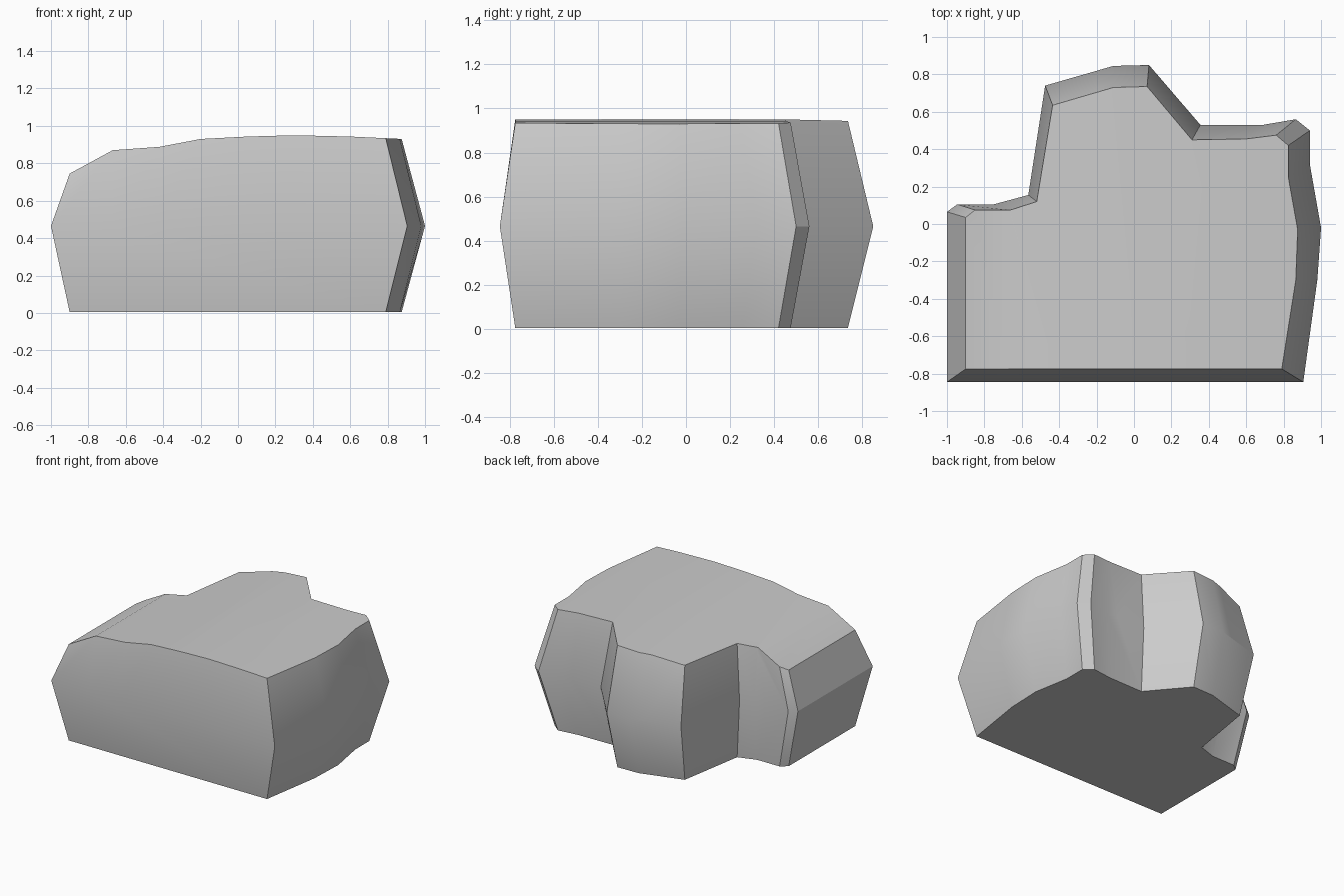
import bpy, bmesh, math

if "Cube" in bpy.data.objects:
    bpy.data.objects.remove(bpy.data.objects["Cube"], do_unlink=True)

MID, TOP = 0.465, 0.95

# Widest outline at mid height, and the inset outline of the top and base
OUTER = [(-1, -.845), (.905, -.845), (.98, -.3), (1, -.02), (.94, .32), (.94, .5),
         (.865, .56), (.69, .53), (.355, .53), (.08, .85), (-.11, .845), (-.475, .74),
         (-.565, .155), (-.75, .105), (-.945, .105), (-1, .065)]
INNER = [(-.9, -.775), (.79, -.775), (.865, -.3), (.875, -.03), (.825, .25), (.825, .42),
         (.76, .475), (.6, .455), (.31, .45), (.07, .735), (-.11, .73), (-.435, .635),
         (-.52, .12), (-.66, .075), (-.85, .075), (-.9, .035)]
# Height of the top along x
CROWN = [(-.9, .745), (-.67, .87), (-.42, .888), (-.2, .93), (.05, .943),
         (.3, .95), (.6, .943), (.88, .93)]


def crown_height(x):
    if x <= CROWN[0][0]:
        return CROWN[0][1]
    for (x0, z0), (x1, z1) in zip(CROWN, CROWN[1:]):
        if x <= x1:
            return z0 + (z1 - z0) * (x - x0) / (x1 - x0)
    return CROWN[-1][1]


stone = bpy.data.materials.new("stone_grey")
stone.use_nodes = True
grey = (0.6, 0.6, 0.6, 1)
stone.diffuse_color = grey
stone.node_tree.nodes["Principled BSDF"].inputs["Base Color"].default_value = grey

# Stack the three outlines into a closed block
bm = bmesh.new()
rings = [[bm.verts.new((x, y, z)) for x, y in outline]
         for outline, z in ((INNER, 0.004), (OUTER, MID), (INNER, TOP))]
count = len(OUTER)
for low, high in zip(rings, rings[1:]):
    for i in range(count):
        j = (i + 1) % count
        bm.faces.new((low[i], low[j], high[j], high[i]))
bm.faces.new(rings[0][::-1])
bm.faces.new(rings[2])

# Slice the upper half along x so the top can bend
for x, _ in CROWN[1:-1]:
    upper = [f for f in bm.faces if f.calc_center_median().z > MID]
    edges = {e for f in upper for e in f.edges}
    verts = {v for f in upper for v in f.verts}
    bmesh.ops.bisect_plane(bm, geom=upper + list(edges) + list(verts),
                           plane_co=(x, 0, 0), plane_no=(1, 0, 0), dist=0.001)

# Lower the top to the crown profile
for v in bm.verts:
    if v.co.z > MID + 0.001:
        v.co.z = MID + (v.co.z - MID) * (crown_height(v.co.x) - MID) / (TOP - MID)

bmesh.ops.recalc_face_normals(bm, faces=bm.faces)
mesh = bpy.data.meshes.new("rock_block")
bm.to_mesh(mesh)
bm.free()
mesh.materials.append(stone)
rock = bpy.data.objects.new("rock_block", mesh)
bpy.context.collection.objects.link(rock)

# Smooth gentle bends, keep the hard corners
bpy.ops.object.select_all(action='DESELECT')
rock.select_set(True)
bpy.context.view_layer.objects.active = rock
bpy.ops.object.shade_smooth_by_angle(angle=math.radians(30))
